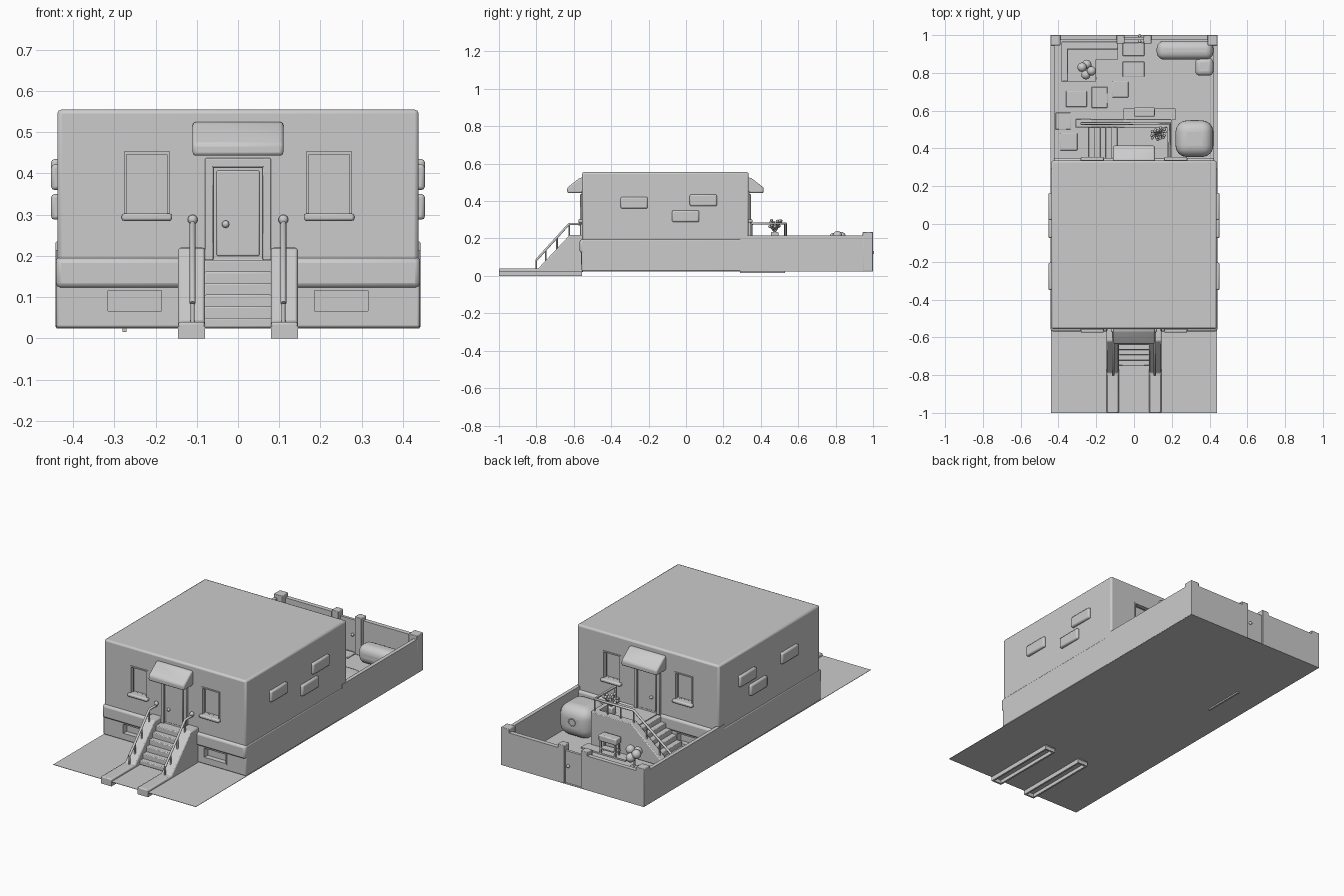
import bpy, bmesh, math, random
from mathutils import Vector

if "Cube" in bpy.data.objects:
    bpy.data.objects.remove(bpy.data.objects["Cube"])

grey = bpy.data.materials.new("plain_grey")
grey.use_nodes = True
grey.diffuse_color = (0.6, 0.6, 0.6, 1)
grey.node_tree.nodes["Principled BSDF"].inputs["Base Color"].default_value = (0.6, 0.6, 0.6, 1)


def finish(bm, name, bevel=0.0, segs=2):
    bmesh.ops.recalc_face_normals(bm, faces=bm.faces)
    me = bpy.data.meshes.new(name)
    bm.to_mesh(me)
    bm.free()
    me.materials.append(grey)
    ob = bpy.data.objects.new(name, me)
    bpy.context.collection.objects.link(ob)
    if bevel:
        mod = ob.modifiers.new("round", "BEVEL")
        mod.width, mod.segments = bevel, segs
        bpy.ops.object.select_all(action="DESELECT")
        ob.select_set(True)
        bpy.context.view_layer.objects.active = ob
        bpy.ops.object.shade_smooth_by_angle(angle=math.radians(40))
    return ob


def box(name, x, y, z, bevel=0.0, segs=2):
    bm = bmesh.new()
    bmesh.ops.create_cube(bm, size=1)
    for v in bm.verts:
        v.co = [(a + b) / 2 + c * (b - a) for (a, b), c in zip((x, y, z), v.co)]
    return finish(bm, name, bevel, segs)


def prism(name, pts, lo, hi, axis="x", bevel=0.0):
    """Extrude a profile (y,z) along x, or (x,z) along y."""
    place = (lambda t, p: (t, p[0], p[1])) if axis == "x" else (lambda t, p: (p[0], t, p[1]))
    bm = bmesh.new()
    face = bm.faces.new([bm.verts.new(place(lo, p)) for p in pts])
    out = bmesh.ops.extrude_face_region(bm, geom=[face])["geom"]
    shift = Vector(place(hi - lo, (0, 0)))
    bmesh.ops.translate(bm, verts=[v for v in out if isinstance(v, bmesh.types.BMVert)], vec=shift)
    return finish(bm, name, bevel)


def ball(name, at, r):
    bm = bmesh.new()
    bmesh.ops.create_uvsphere(bm, u_segments=12, v_segments=8, radius=r)
    bmesh.ops.translate(bm, verts=bm.verts, vec=at)
    for f in bm.faces:
        f.smooth = True
    return finish(bm, name)


def rod(name, pts, r):
    cu = bpy.data.curves.new(name, "CURVE")
    cu.dimensions = "3D"
    cu.bevel_depth, cu.bevel_resolution, cu.use_fill_caps = r, 1, True
    sp = cu.splines.new("POLY")
    sp.points.add(len(pts) - 1)
    for p, co in zip(sp.points, pts):
        p.co = (*co, 1)
    cu.materials.append(grey)
    ob = bpy.data.objects.new(name, cu)
    bpy.context.collection.objects.link(ob)


def cut(target, name, x, y, z):
    c = box(name, x, y, z)
    c.hide_render = True
    c.hide_viewport = True
    c.display_type = "WIRE"
    mod = target.modifiers.new(name, "BOOLEAN")
    mod.operation, mod.object, mod.solver = "DIFFERENCE", c, "EXACT"


def span(a, b):
    return (min(a, b), max(a, b))


# Ground sheet and house body
box("ground", (-.44, .44), (-1, 1), (.024, .026))
house = box("house_walls", (-.438, .438), (-.555, .335), (.17, .555), .01)
plinth = box("plinth", (-.441, .441), (-.558, .338), (.026, .195), .006)

# Front and back share doors, windows, bands and awnings
for tag, wall, d in (("front", -.555, -1), ("back", .335, 1)):
    def yy(a, b):
        return span(wall + d * a, wall + d * b)
    for s, side in ((1, "left"), (-1, "right")):
        n = f"{tag}_{side}"
        cut(house, n + "_window_cutter", span(s * .168, s * .274), yy(-.03, .03), (.3, .45))
        cut(plinth, n + "_vent_cutter", span(s * .185, s * .315), yy(-.025, .03), (.065, .117))
        for lo, hi in ((.165, .172), (.27, .277)):
            box(n + "_window_side", span(s * lo, s * hi), yy(-.02, .004), (.3, .453))
        box(n + "_window_head", span(s * .165, s * .277), yy(-.02, .004), (.446, .453))
        box(n + "_window_sill", span(s * .16, s * .282), yy(-.02, .02), (.285, .303), .006)
        for z in (.06, .116):
            box(n + "_vent_edge", span(s * .178, s * .322), yy(-.015, .006), (z, z + .006))
        for x in (.178, .316):
            box(n + "_vent_edge", span(s * x, s * (x + .006)), yy(-.015, .006), (.06, .122))
        box(n + "_band", span(s * .08, s * .441), yy(-.02, .014), (.123, .195), .012)
        box(n + "_door_post", span(s * .06, s * .08), yy(-.02, .012), (.19, .437), .003)
    box(tag + "_door_head", (-.08, .08), yy(-.02, .012), (.415, .437), .003)
    box(tag + "_door", (-.06, .06), yy(-.02, .002), (.19, .415))
    box(tag + "_door_panel", (-.052, .052), yy(-.01, .007), (.2, .407), .003)
    ball(tag + "_door_knob", (-.03, wall + d * .014, .277), .009)
    prism(tag + "_awning", [(wall - d * .01, .525), (wall + d * .012, .525), (wall + d * .08, .472),
                            (wall + d * .08, .443), (wall - d * .01, .443)], -.11, .11, bevel=.008)

# Raised bricks on both sides
for s in (1, -1):
    for y, z in ((-.35, .36), (-.075, .288), (.02, .373)):
        box("wall_brick", span(s * .43, s * .453), (y, y + .145), (z, z + .062), .008)

# Front staircase
for i in range(6):
    box("front_step", (-.082, .082), (-.75 + .028 * i, -.55), (.026, .05 + .028 * i), .004)
for s in (1, -1):
    prism("front_stringer", [(-1, .02), (-1, .04), (-.79, .04), (-.62, .22), (-.55, .22), (-.55, .02)],
          *span(s * .08, s * .145), bevel=.006)
    # Footing frame under the stringer
    for x in (.08, .135):
        box("footing_side", span(s * x, s * (x + .01)), (-1, -.555), (0, .03))
    for y in (-1, -.565):
        box("footing_end", span(s * .08, s * .145), (y, y + .01), (0, .03))
    x = s * .11
    rod("front_handrail", [(x, -.8, .085), (x, -.625, .278), (x, -.56, .278)], .007)
    ball("handrail_knob", (x, -.563, .288), .012)
    for y, lo, hi in ((-.8, .03, .085), (-.75, .07, .14), (-.69, .13, .206), (-.625, .2, .278)):
        rod("front_baluster", [(x, y, lo), (x, y, hi)], .005)

# Back staircase with landing
box("back_landing", (-.06, .2), (.33, .52), (.026, .19))
for i in range(6):
    box("back_step", (-.24 + .03 * i, -.05), (.335, .52), (.026, .05 + .027 * i), .003)
prism("back_stringer", [(.2, .026), (.2, .215), (-.05, .215), (-.23, .06), (-.31, .06), (-.31, .026)],
      .51, .555, "y", .004)
box("landing_end_wall", (.175, .2), (.335, .55), (.026, .215))
rod("back_handrail", [(.19, .35, .28), (.19, .532, .28), (-.05, .532, .28), (-.28, .532, .1)], .007)
for x, lo, hi in ((.19, .2, .28), (.11, .2, .28), (.03, .2, .28), (-.05, .2, .28), (-.13, .13, .217),
                  (-.21, .07, .155), (-.28, .05, .1)):
    rod("back_baluster", [(x, .532, lo), (x, .532, hi)], .005)
rod("back_baluster", [(.19, .35, .2), (.19, .35, .28)], .005)

# Potted plant on the landing
box("plant_pot", (.11, .15), (.455, .495), (.19, .235), .006)
random.seed(4)
for i in range(18):
    a, r = i * 2.4, random.uniform(.015, .042)
    tip = (.13 + r * math.cos(a), .475 + r * math.sin(a), random.uniform(.26, .3))
    rod("plant_stem", [(.13, .475, .23), tip], .002)
    ball("plant_leaf", tip, .008)

# Yard walls, posts and gate
for s in (1, -1):
    box("yard_side_wall", span(s * .42, s * .441), (.29, 1), (.025, .215))
    box("yard_back_wall", span(s * .07, s * .43), (.975, 1), (.025, .215))
    box("corner_post", span(s * .39, s * .442), (.945, 1), (.025, .235), .003)
    box("gate_post", span(s * .05, s * .092), (.955, 1), (.025, .235), .003)
box("gate", (-.05, .05), (.975, .99), (.027, .205))
for y in (.966, .996):
    ball("gate_knob", (.03, y, .125), .009)

# Paving stones
for x, y, w, h in ((-.36, .62, .11, .085), (-.225, .615, .085, .11), (-.115, .67, .085, .085),
                   (-.415, .5, .08, .09), (-.39, .39, .09, .09), (-.06, .89, .115, .07),
                   (-.06, .78, .115, .08)):
    box("paving_stone", (x, x + w), (y, y + h), (.026, .034), .003)
box("stair_mat", (-.055, .22), (.55, .612), (.026, .034))

# Corner bench with slatted seat
box("bench_seat_side", (-.38, -.2), (.755, .965), (.07, .09))
box("bench_seat_back", (-.38, -.085), (.87, .965), (.07, .09))
box("bench_rest_side", (-.385, -.35), (.755, .965), (.026, .15), .004)
box("bench_rest_back", (-.385, -.085), (.925, .965), (.026, .15), .004)
for x, y in ((-.21, .765), (-.21, .87), (-.1, .88), (-.33, .765)):
    box("bench_leg", (x, x + .012), (y, y + .012), (.026, .075))
for x in (-.31, -.255):
    box("bench_slat", (x, x + .045), (.757, .92), (.09, .095))

# Topiary stand
rod("topiary_trunk", [(-.25, .815, .03), (-.25, .815, .2)], .007)
box("topiary_pot", (-.275, -.225), (.79, .84), (.09, .13), .006)
for x, y, z in ((-.275, .83, .21), (-.225, .81, .215), (-.255, .79, .205), (-.25, .845, .19)):
    ball("topiary_ball", (x, y, z), .025)
    rod("topiary_branch", [(-.25, .815, .16), (x, y, z)], .004)

# Grill on legs
box("grill_body", (0, .11), (.568, .617), (.1, .135), .006)
box("grill_shelf", (.005, .105), (.572, .613), (.055, .062))
for x in (.006, .096):
    for y in (.572, .605):
        box("grill_leg", (x, x + .008), (y, y + .008), (.026, .105))

# Soft seating and tub
box("sofa_roll", (.12, .42), (.87, .97), (.026, .13), .04, 5)
box("cushion_seat", (.325, .42), (.785, .88), (.026, .11), .025, 4)
box("tub", (.22, .42), (.355, .548), (.026, .2), .06, 6)
rod("tub_ring", [(.32 + .02 * math.cos(a), .549, .12 + .02 * math.sin(a))
                 for a in [i * math.tau / 16 for i in range(17)]], .002)

# Drain strip below the ground
box("drain_strip", (-.28, -.27), (.29, .53), (.016, .026))
